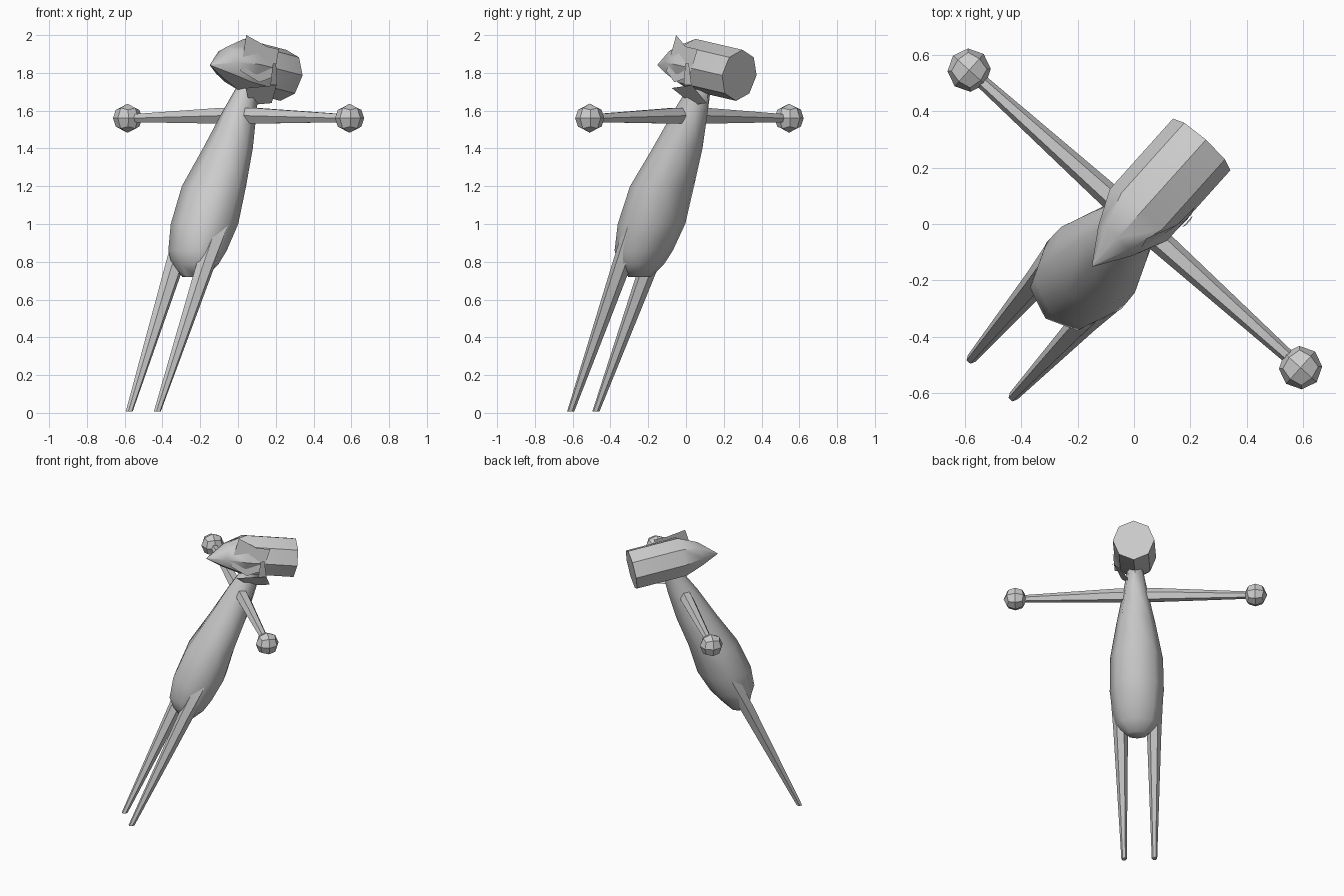
import bpy, bmesh, math
from mathutils import Vector

if "Cube" in bpy.data.objects:
    bpy.data.objects.remove(bpy.data.objects["Cube"])

# Body frame: s = sideways, f = towards the belly and feet, z = up
SIDE = Vector((0.744, -0.668, 0))
FWD = Vector((-0.668, -0.744, 0))
ORIGIN = Vector((-0.007, 0.007, 0))
UP = Vector((0, 0, 1))
S, F = Vector((1, 0, 0)), Vector((0, 1, 0))

grey = bpy.data.materials.new("plain_grey")
grey.diffuse_color = (0.6, 0.6, 0.6, 1)
grey.use_nodes = True
grey.node_tree.nodes["Principled BSDF"].inputs["Base Color"].default_value = grey.diffuse_color


def finish(name, bm, angle=40, closed=True):
    for v in bm.verts:
        v.co = ORIGIN + SIDE * v.co.x + FWD * v.co.y + UP * v.co.z
    if closed:
        bmesh.ops.recalc_face_normals(bm, faces=bm.faces)
    mesh = bpy.data.meshes.new(name)
    bm.to_mesh(mesh)
    bm.free()
    mesh.materials.append(grey)
    obj = bpy.data.objects.new(name, mesh)
    bpy.context.collection.objects.link(obj)
    bpy.ops.object.select_all(action='DESELECT')
    obj.select_set(True)
    bpy.context.view_layer.objects.active = obj
    bpy.ops.object.shade_smooth_by_angle(angle=math.radians(angle))
    return obj


def loft(name, rings, a_dir, b_dir, sides=8, angle=40):
    """Skin through rings given as (centre, radius along a, radius along b)."""
    bm = bmesh.new()
    loops = []
    for c, ra, rb in rings:
        turn = [2 * math.pi * i / sides for i in range(sides)]
        loops.append([bm.verts.new(Vector(c) + a_dir * (ra * math.cos(t))
                                   + b_dir * (rb * math.sin(t))) for t in turn])
    for lo, hi in zip(loops, loops[1:]):
        for i in range(sides):
            j = (i + 1) % sides
            bm.faces.new((lo[i], lo[j], hi[j], hi[i]))
    bm.faces.new(loops[0])
    bm.faces.new(loops[-1])
    return finish(name, bm, angle)


def plate(name, points):
    bm = bmesh.new()
    bm.faces.new([bm.verts.new(p) for p in points])
    return finish(name, bm, closed=False)


# Torso, from the rounded belly up to the neck
loft("torso", [
    ((0, 0.34, 0.72), 0.07, 0.05),
    ((0, 0.33, 0.785), 0.14, 0.105),
    ((0, 0.31, 0.86), 0.16, 0.15),
    ((0, 0.255, 1.0), 0.178, 0.18),
    ((0, 0.18, 1.2), 0.175, 0.165),
    ((0, 0.07, 1.4), 0.13, 0.135),
    ((0, -0.025, 1.6), 0.08, 0.10),
    ((0, -0.085, 1.72), 0.052, 0.07),
    ((0, -0.12, 1.79), 0.045, 0.055)], S, F, angle=50)

# Head: tilted octagonal barrel with a pointed snout
tilt = Vector((0, -0.165, 0.986))
loft("head", [
    ((0, -0.37, 1.787), 0.137, 0.137),
    ((0, -0.035, 1.845), 0.137, 0.137),
    ((0, 0.09, 1.855), 0.08, 0.085),
    ((0, 0.21, 1.842), 0.003, 0.003)], S, tilt, angle=40)

for sign, label in ((-1, "left"), (1, "right")):
    # Long thin leg whose thigh merges into the torso
    loft(label + "_leg", [
        ((sign * 0.10, 0.74, 0.008), 0.018, 0.02),
        ((sign * 0.11, 0.375, 0.77), 0.048, 0.055),
        ((sign * 0.115, 0.26, 1.0), 0.06, 0.065),
        ((sign * 0.11, 0.11, 1.33), 0.015, 0.02)], S, F, sides=6, angle=40)
    # Straight tapering arm
    loft(label + "_arm", [
        ((sign * 0.03, -0.015, 1.575), 0.04, 0.045),
        ((sign * 0.12, -0.015, 1.573), 0.043, 0.048),
        ((sign * 0.76, -0.015, 1.56), 0.023, 0.024)], F, UP, sides=6, angle=40)
    # Faceted round hand
    bm = bmesh.new()
    bmesh.ops.create_cube(bm, size=1)
    bmesh.ops.subdivide_edges(bm, edges=bm.edges[:], cuts=1, use_grid_fill=True)
    for v in bm.verts:
        v.co = v.co.normalized() * 0.077 + Vector((sign * 0.79, -0.015, 1.56))
    finish(label + "_hand", bm, 25)

# Loose flap, strap and jaw plate on one side of the head
plate("side_flap", [(0.077, 0.01, 2.0), (0.09, 0.07, 1.81),
                    (0.135, -0.03, 1.75), (0.14, -0.14, 1.78),
                    (0.13, -0.19, 1.925), (0.125, -0.10, 1.94)])
plate("flap_strap", [(0.15, -0.12, 1.85), (0.15, -0.145, 1.85),
                     (0.145, -0.16, 1.735), (0.145, -0.105, 1.735)])
plate("jaw_plate", [(0.09, 0.03, 1.72), (0.14, -0.16, 1.735),
                    (0.07, -0.20, 1.64), (0.03, -0.07, 1.63)])
